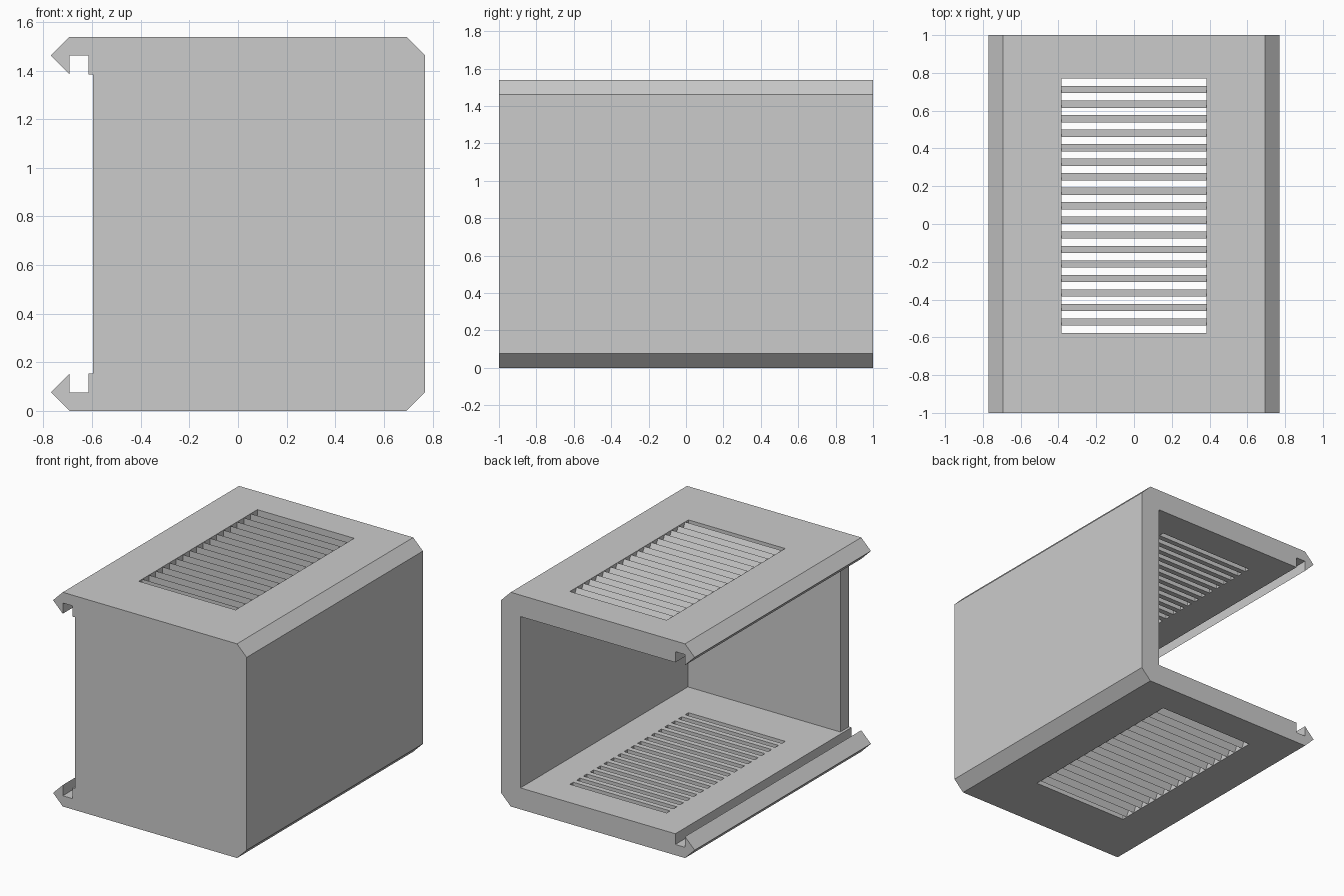
import bpy, bmesh

U = 1 / 13            # module size
SLAT_COUNT = 17

cube = bpy.data.objects.get("Cube")
if cube:
    bpy.data.objects.remove(cube, do_unlink=True)

grey = bpy.data.materials.new("light_grey")
grey.use_nodes = True
grey.diffuse_color = (0.6, 0.6, 0.6, 1)
grey.node_tree.nodes["Principled BSDF"].inputs["Base Color"].default_value = (0.6, 0.6, 0.6, 1)


def prism(name, outline, axis, start, end):
    """Extrude a 2D outline along x or y; the second outline value is z."""
    bm = bmesh.new()
    if axis == "y":
        verts = [bm.verts.new((a, start, z)) for a, z in outline]
        step = (0, end - start, 0)
    else:
        verts = [bm.verts.new((start, a, z)) for a, z in outline]
        step = (end - start, 0, 0)
    face = bm.faces.new(verts)
    extruded = bmesh.ops.extrude_face_region(bm, geom=[face])["geom"]
    bmesh.ops.translate(bm, vec=step, verts=[v for v in extruded if isinstance(v, bmesh.types.BMVert)])
    bmesh.ops.recalc_face_normals(bm, faces=bm.faces)
    mesh = bpy.data.meshes.new(name)
    bm.to_mesh(mesh)
    bm.free()
    mesh.materials.append(grey)
    obj = bpy.data.objects.new(name, mesh)
    bpy.context.collection.objects.link(obj)
    return obj


def box_outline(a0, a1, z0, z1):
    return [(a0, z0), (a1, z0), (a1, z1), (a0, z1)]


# Channel-shaped shell: chamfered corners, hooked lips along the open side
lower = [(8, 2), (-8, 2), (-8, 1), (-9, 1), (-9, 2), (-10, 1), (-9, 0), (9, 0), (10, 1)]
upper = [(x, 20 - z) for x, z in reversed(lower)]
shell = prism("shell", [(x * U, z * U) for x, z in lower + upper], "y", -1, 1)

# Vent openings through the floor and the roof
vent_start, vent_end, vent_half = -7.5 * U, 10 * U, 5 * U
cutter = prism("vent_cutter", box_outline(vent_start, vent_end, -1, 3), "x", -vent_half, vent_half)
cutter.hide_render = True
cut = shell.modifiers.new("vents", "BOOLEAN")
cut.operation = "DIFFERENCE"
cut.solver = "EXACT"
cut.object = cutter
bpy.context.view_layer.objects.active = shell
bpy.ops.object.modifier_apply(modifier=cut.name)
bpy.data.objects.remove(cutter, do_unlink=True)

# Front panel, slightly set back from the open side
prism("front_panel", box_outline(-7.75 * U, 8 * U, 2 * U, 18 * U), "y", -1, -0.9)

# Louvre slats: upright at the front, bevelled towards the back on the outside
for i in range(SLAT_COUNT):
    y0 = vent_start + (i + 0.5) * U
    y1 = y0 + U / 2
    profile = [(y0, 0), (y0, 2 * U), (y1, 2 * U), (y1, U)]
    prism(f"floor_slat_{i + 1}", profile, "x", -vent_half, vent_half)
    prism(f"roof_slat_{i + 1}", [(y, 20 * U - z) for y, z in profile], "x", -vent_half, vent_half)
